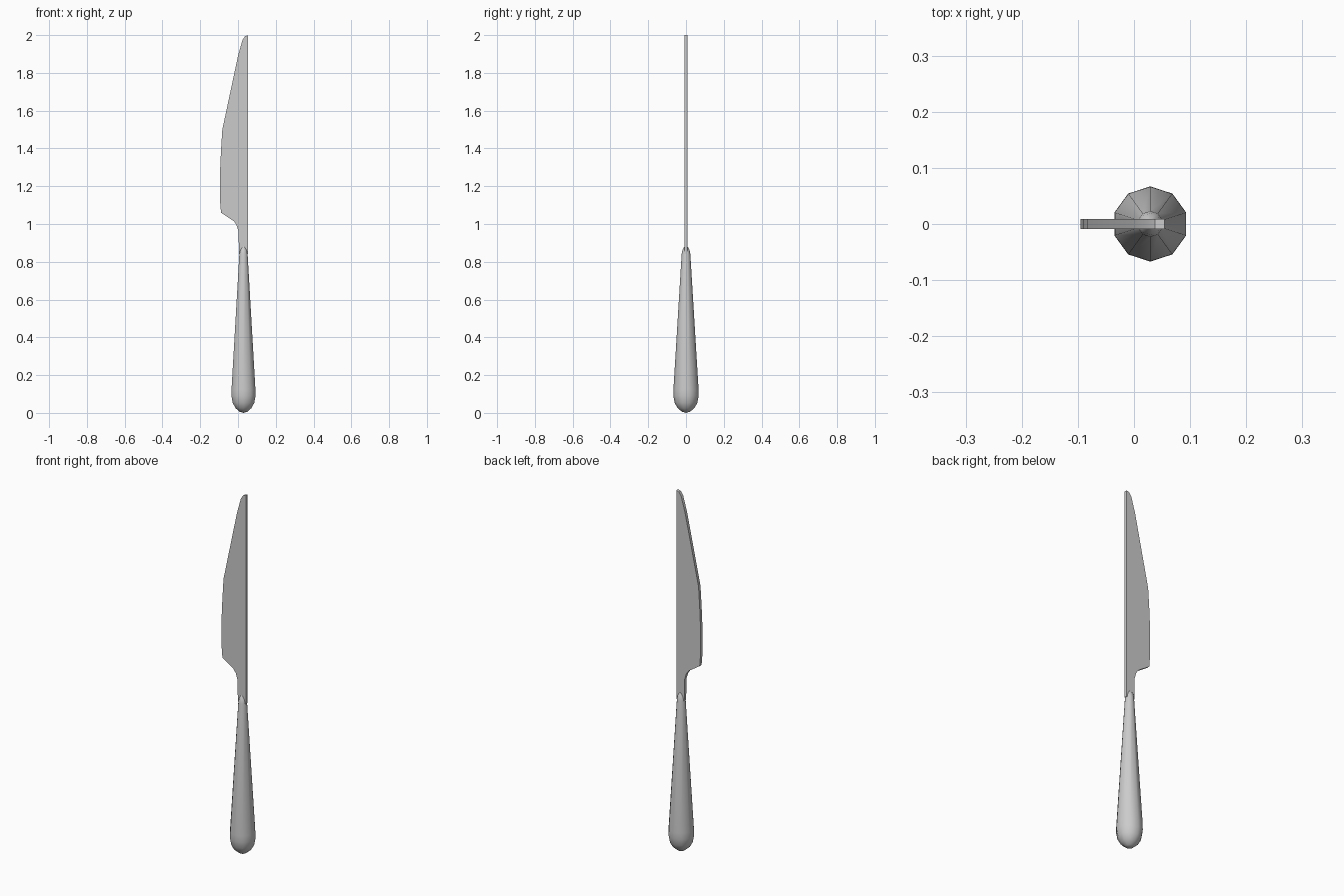
import bpy, bmesh, math

if "Cube" in bpy.data.objects:
    bpy.data.objects.remove(bpy.data.objects["Cube"])


def finish(bm, name, smooth_angle):
    bmesh.ops.recalc_face_normals(bm, faces=bm.faces[:])
    mesh = bpy.data.meshes.new(name)
    bm.to_mesh(mesh)
    bm.free()
    obj = bpy.data.objects.new(name, mesh)
    bpy.context.collection.objects.link(obj)
    bpy.ops.object.select_all(action='DESELECT')
    obj.select_set(True)
    bpy.context.view_layer.objects.active = obj
    bpy.ops.object.shade_smooth_by_angle(angle=math.radians(smooth_angle))
    return obj


def lathe(name, profile, cx, sides):
    """Closed solid from (radius, z) rings; the first and last points are poles."""
    bm = bmesh.new()
    rings = []
    for r, z in profile[1:-1]:
        angles = [math.pi / 2 + 2 * math.pi * i / sides for i in range(sides)]
        rings.append([bm.verts.new((cx + r * math.cos(a), r * math.sin(a), z)) for a in angles])
    bottom = bm.verts.new((cx, 0, profile[0][1]))
    top = bm.verts.new((cx, 0, profile[-1][1]))
    for i in range(sides):
        j = (i + 1) % sides
        bm.faces.new((bottom, rings[0][j], rings[0][i]))
        bm.faces.new((top, rings[-1][i], rings[-1][j]))
        for a, b in zip(rings, rings[1:]):
            bm.faces.new((a[i], a[j], b[j], b[i]))
    return finish(bm, name, 45)


def plate(name, outline, thickness):
    """Flat outline in xz, extruded along y and centred on y = 0."""
    bm = bmesh.new()
    face = bm.faces.new([bm.verts.new((x, -thickness / 2, z)) for x, z in outline])
    ext = bmesh.ops.extrude_face_region(bm, geom=[face])
    moved = [v for v in ext['geom'] if isinstance(v, bmesh.types.BMVert)]
    bmesh.ops.translate(bm, verts=moved, vec=(0, thickness, 0))
    return finish(bm, name, 30)


# Ten-sided tapering handle with a rounded butt
lathe("handle", [(0, 0), (0.021, 0.006), (0.044, 0.025), (0.06, 0.053), (0.067, 0.09),
                 (0.0665, 0.125), (0.023, 0.84), (0.019, 0.862), (0.009, 0.88), (0, 0.882)],
      0.029, 10)

# Blade with straight spine, curved cutting edge and narrow tang
plate("blade", [(0.054, 0.84), (0.054, 2.0), (0.037, 1.994), (0.024, 1.975), (0.0, 1.89),
                (-0.083, 1.5), (-0.09, 1.39), (-0.095, 1.28), (-0.095, 1.12), (-0.09, 1.06),
                (-0.022, 1.015), (-0.008, 0.995), (0.003, 0.96), (0.005, 0.84)], 0.017)
